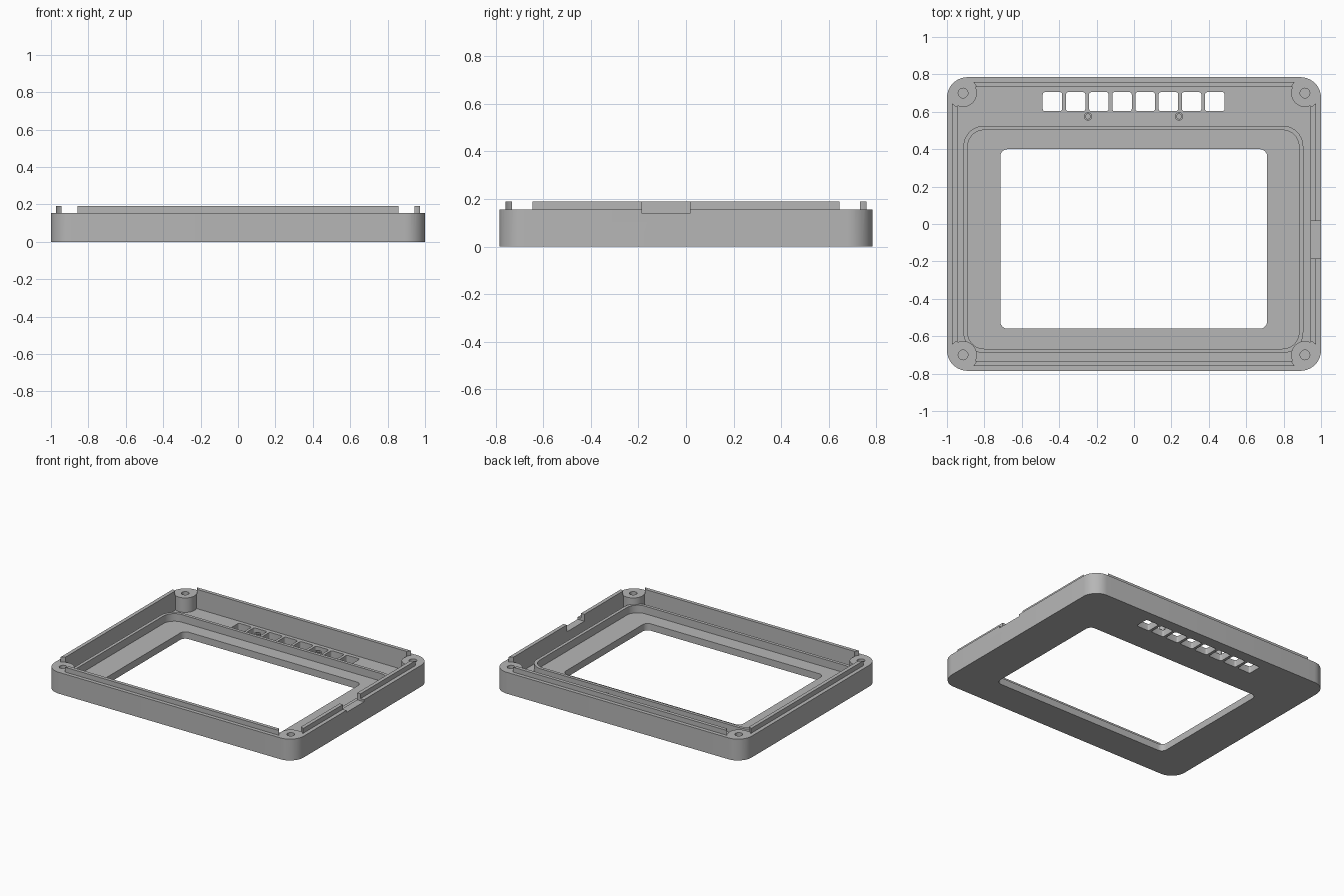
import bpy, bmesh, math

old = bpy.data.objects.get("Cube")
if old:
    bpy.data.objects.remove(old, do_unlink=True)

grey = bpy.data.materials.new("mid grey plastic")
grey.use_nodes = True
GREY = (0.47, 0.47, 0.47, 1)
grey.diffuse_color = GREY
grey.node_tree.nodes["Principled BSDF"].inputs["Base Color"].default_value = GREY


def prism(name, outline, z0, z1):
    """Extrude a flat outline between two heights."""
    bm = bmesh.new()
    face = bm.faces.new([bm.verts.new((x, y, z0)) for x, y in outline])
    top = bmesh.ops.extrude_face_region(bm, geom=[face])["geom"]
    verts = [v for v in top if isinstance(v, bmesh.types.BMVert)]
    bmesh.ops.translate(bm, verts=verts, vec=(0, 0, z1 - z0))
    bmesh.ops.recalc_face_normals(bm, faces=bm.faces)
    mesh = bpy.data.meshes.new(name)
    bm.to_mesh(mesh)
    bm.free()
    mesh.materials.append(grey)
    obj = bpy.data.objects.new(name, mesh)
    bpy.context.collection.objects.link(obj)
    return obj


def rounded(x0, x1, y0, y1, r, steps=10):
    """Outline of a rectangle with rounded corners."""
    centres = [(x1 - r, y1 - r), (x0 + r, y1 - r), (x0 + r, y0 + r), (x1 - r, y0 + r)]
    points = []
    for i, (cx, cy) in enumerate(centres):
        for k in range(steps + 1):
            a = math.pi / 2 * (i + k / steps)
            points.append((cx + r * math.cos(a), cy + r * math.sin(a)))
    return points


def circle(cx, cy, r, steps=40):
    turn = 2 * math.pi / steps
    return [(cx + r * math.cos(turn * k), cy + r * math.sin(turn * k)) for k in range(steps)]


def cut(obj, cutters):
    """Subtract each cutter from the object and discard it."""
    for cutter in cutters:
        cutter.hide_render = True
        bpy.context.view_layer.objects.active = obj
        mod = obj.modifiers.new("cut", 'BOOLEAN')
        mod.operation = 'DIFFERENCE'
        mod.solver = 'EXACT'
        mod.object = cutter
        bpy.ops.object.modifier_apply(modifier=mod.name)
        bpy.data.objects.remove(cutter, do_unlink=True)
    return obj


FLOOR, RIM, LIP, HIGH = 0.05, 0.155, 0.19, 0.4
corners = [(sx * 0.914, sy * 0.7) for sx in (-1, 1) for sy in (-1, 1)]

# Casing block, tall enough to include the raised lip
casing = prism("casing", rounded(-1, 1, -0.785, 0.785, 0.11), 0, LIP)

# Hollow interior that leaves a round boss standing in each corner
cavity = prism("cavity_cutter", rounded(-0.945, 0.945, -0.732, 0.732, 0.02, 3), FLOOR, HIGH)
cut(cavity, [prism("boss_column", circle(x, y, 0.074), -0.1, HIGH + 0.1) for x, y in corners])

# Outer step around the lip
step = prism("step_cutter", rounded(-1.1, 1.1, -0.9, 0.9, 0.05, 3), RIM, HIGH)
cut(step, [prism("lip_outline", rounded(-0.972, 0.972, -0.758, 0.758, 0.02, 3), 0, HIGH + 0.1)])

cut(casing, [cavity, step])

# Lip gaps at the corners, then screw holes in the bosses
cut(casing, [prism("lip_gap", circle(x, y, 0.08), RIM, HIGH) for x, y in corners])
cut(casing, [prism("screw_hole", circle(x, y, 0.026, 24), FLOOR, HIGH) for x, y in corners])

# Screen opening, row of button windows and the cable notch in the left wall
cut(casing, [prism("screen_cutter", rounded(-0.715, 0.712, -0.56, 0.4, 0.04), -0.1, HIGH)])
for i in range(8):
    x = -0.436 + 0.124 * i
    cut(casing, [prism("window_cutter", rounded(x - 0.052, x + 0.052, 0.603, 0.705, 0.012, 4), -0.1, HIGH)])
cut(casing, [prism("notch_cutter", [(0.93, -0.185), (1.1, -0.185), (1.1, 0.017), (0.93, 0.017)], 0.14, HIGH)])

# Raised ridge around the screen
ridge = prism("screen_ridge", rounded(-0.912, 0.905, -0.69, 0.525, 0.11), FLOOR - 0.01, 0.105)
cut(ridge, [prism("ridge_cutter", rounded(-0.889, 0.882, -0.667, 0.502, 0.087), 0, HIGH)])

# Small hollow posts in front of the windows
posts = []
for side, x in (("right", -0.246), ("left", 0.241)):
    post = prism(side + "_post", circle(x, 0.575, 0.022, 24), FLOOR - 0.01, 0.09)
    posts.append(cut(post, [prism("post_hole", circle(x, 0.575, 0.013, 24), FLOOR, HIGH)]))

# Smooth the curved walls and keep the edges sharp
bpy.ops.object.select_all(action='DESELECT')
for obj in [casing, ridge] + posts:
    obj.select_set(True)
bpy.context.view_layer.objects.active = casing
bpy.ops.object.shade_smooth_by_angle(angle=math.radians(30))
